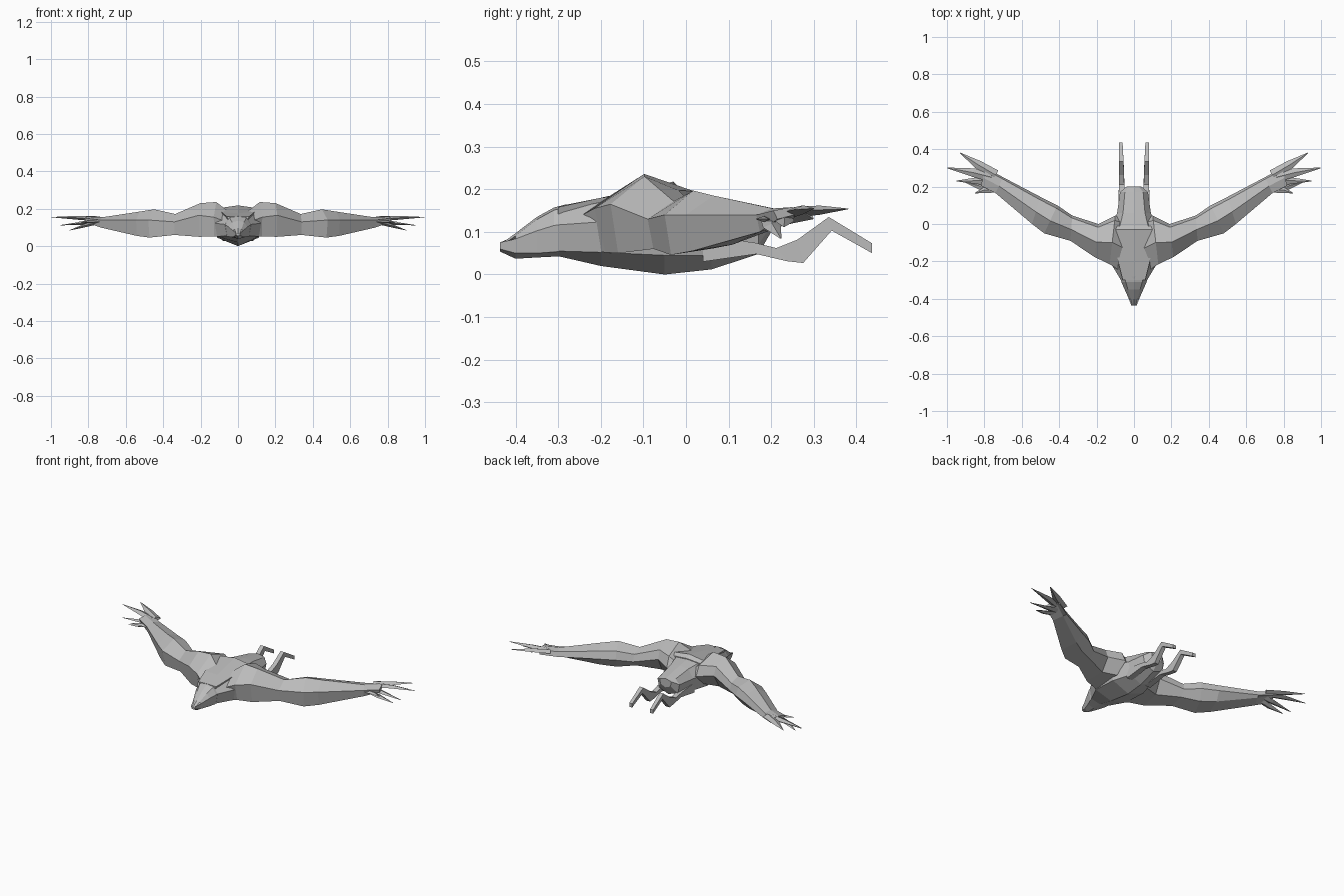
import bpy, bmesh
from mathutils import Vector

if "Cube" in bpy.data.objects:
    bpy.data.objects.remove(bpy.data.objects["Cube"])

grey = bpy.data.materials.new("stone grey")
grey.use_nodes = True
colour = (0.5, 0.5, 0.5, 1)
grey.diffuse_color = colour
grey.node_tree.nodes["Principled BSDF"].inputs["Base Color"].default_value = colour


def loft(name, rings, mirror=False):
    """Skin matching rings of points, cap both ends, optionally mirror across x."""
    bm = bmesh.new()
    loops = [[bm.verts.new(p) for p in ring] for ring in rings]
    n = len(loops[0])
    for a, b in zip(loops, loops[1:]):
        for i in range(n):
            j = (i + 1) % n
            bm.faces.new((a[i], a[j], b[j], b[i]))
    bm.faces.new(loops[0])
    bm.faces.new(loops[-1])
    bmesh.ops.remove_doubles(bm, verts=bm.verts, dist=0.0005)
    if mirror:
        copy = bmesh.ops.duplicate(bm, geom=bm.verts[:] + bm.edges[:] + bm.faces[:])
        for v in copy["geom"]:
            if isinstance(v, bmesh.types.BMVert):
                v.co.x = -v.co.x
    bmesh.ops.recalc_face_normals(bm, faces=bm.faces)
    mesh = bpy.data.meshes.new(name)
    bm.to_mesh(mesh)
    bm.free()
    mesh.materials.append(grey)
    obj = bpy.data.objects.new(name, mesh)
    bpy.context.collection.objects.link(obj)
    return obj


def body_ring(y, half, top, low, bottom):
    """Keeled section: flat back, sloping flanks, V-shaped belly."""
    side = [(half * 0.65, top - 0.006), (half, (top + low) / 2 + 0.01), (half * 0.85, low)]
    right = [(x, y, z) for x, z in side]
    left = [(-x, y, z) for x, z in reversed(side)]
    return [(0, y, top)] + right + [(0, y, bottom)] + left


# Torso: y, half width, back height, flank height, keel height
torso = [(-0.30, 0.07, 0.158, 0.055, 0.043), (-0.20, 0.13, 0.175, 0.052, 0.02),
         (-0.05, 0.13, 0.20, 0.045, 0.0), (0.06, 0.09, 0.182, 0.045, 0.012),
         (0.17, 0.075, 0.160, 0.07, 0.048), (0.20, 0.04, 0.155, 0.115, 0.10)]
loft("torso", [body_ring(*s) for s in torso])

# Head narrowing into the beak
head = [(-0.28, 0.072, 0.165, 0.055, 0.043), (-0.31, 0.068, 0.157, 0.053, 0.042),
        (-0.35, 0.05, 0.135, 0.05, 0.040), (-0.40, 0.028, 0.097, 0.05, 0.037),
        (-0.437, 0.014, 0.07, 0.06, 0.054)]
loft("head", [body_ring(*s) for s in head])

# Raised mantle between the shoulders, with a step at its rear edge
mantle = [(-0.30, 0.06, 0.160, 0.158), (-0.20, 0.085, 0.178, 0.18),
          (-0.03, 0.11, 0.218, 0.202), (-0.01, 0.10, 0.198, 0.19)]
loft("mantle", [[(-w, y, e), (0, y, t), (w, y, e), (w * 0.8, y, 0.13), (-w * 0.8, y, 0.13)]
                for y, w, t, e in mantle])


def wing_ring(front, rear, top, mid, low):
    """Section with an upright leading face, ridged top and flat underside."""
    f, r = Vector(front), Vector(rear)
    at = lambda t, z: (*f.lerp(r, t), z)
    return [at(0.10, low), at(0, mid), at(0.45, top), at(0.9, (top + mid) / 2),
            at(1, mid - 0.02), at(0.75, low + 0.015)]


# Wings: leading point, trailing point, ridge, middle and lower heights
wing = [((0.03, -0.28), (0.03, 0.03), 0.17, 0.12, 0.055),
        ((0.13, -0.215), (0.10, 0.045), 0.236, 0.155, 0.052),
        ((0.21, -0.177), (0.19, 0.0), 0.23, 0.165, 0.050),
        ((0.34, -0.09), (0.33, 0.045), 0.172, 0.13, 0.060),
        ((0.48, -0.05), (0.41, 0.10), 0.197, 0.14, 0.046),
        ((0.545, 0.0), (0.50, 0.145), 0.185, 0.14, 0.055),
        ((0.74, 0.165), (0.70, 0.25), 0.155, 0.14, 0.10),
        ((0.82, 0.205), (0.79, 0.30), 0.158, 0.15, 0.13)]
loft("wings", [wing_ring(*s) for s in wing], mirror=True)


def spike(name, base, mid, tip, width):
    """Flat, pointed feather with a diamond section."""
    pts = [Vector(p) for p in (base, mid, tip)]
    along = (pts[2] - pts[0]).normalized()
    across = Vector((-along.y, along.x, 0)).normalized()
    up = Vector((0, 0, 1))
    rings = []
    for p, w in zip(pts, (width, width * 0.85, 0.002)):
        rings.append([p + across * w, p + up * w * 0.45, p - across * w, p - up * w * 0.45])
    loft(name, rings, mirror=True)


# Wingtip feathers
spike("inner_feathers", (0.74, 0.262, 0.147), (0.83, 0.315, 0.151), (0.93, 0.38, 0.154), 0.028)
spike("long_feathers", (0.76, 0.25, 0.145), (0.86, 0.275, 0.152), (0.998, 0.30, 0.155), 0.027)
spike("low_feathers", (0.74, 0.225, 0.135), (0.81, 0.232, 0.125), (0.95, 0.23, 0.112), 0.026)
spike("thumb_feathers", (0.74, 0.20, 0.13), (0.82, 0.202, 0.11), (0.90, 0.222, 0.085), 0.025)
spike("front_feathers", (0.73, 0.185, 0.13), (0.80, 0.182, 0.13), (0.85, 0.165, 0.13), 0.018)

# Bent legs: y of upper and lower edge, their heights, inner and outer x
legs = [(0.04, 0.04, 0.09, 0.03, 0.045, 0.085), (0.16, 0.165, 0.075, 0.048, 0.05, 0.082),
        (0.212, 0.238, 0.062, 0.031, 0.052, 0.08), (0.262, 0.275, 0.082, 0.027, 0.053, 0.08),
        (0.335, 0.342, 0.135, 0.103, 0.056, 0.081), (0.437, 0.437, 0.073, 0.05, 0.061, 0.081)]
loft("legs", [[(a, yt, zt), (b, yt, zt), (b, yb, zb), (a, yb, zb)]
              for yt, yb, zt, zb, a, b in legs], mirror=True)
